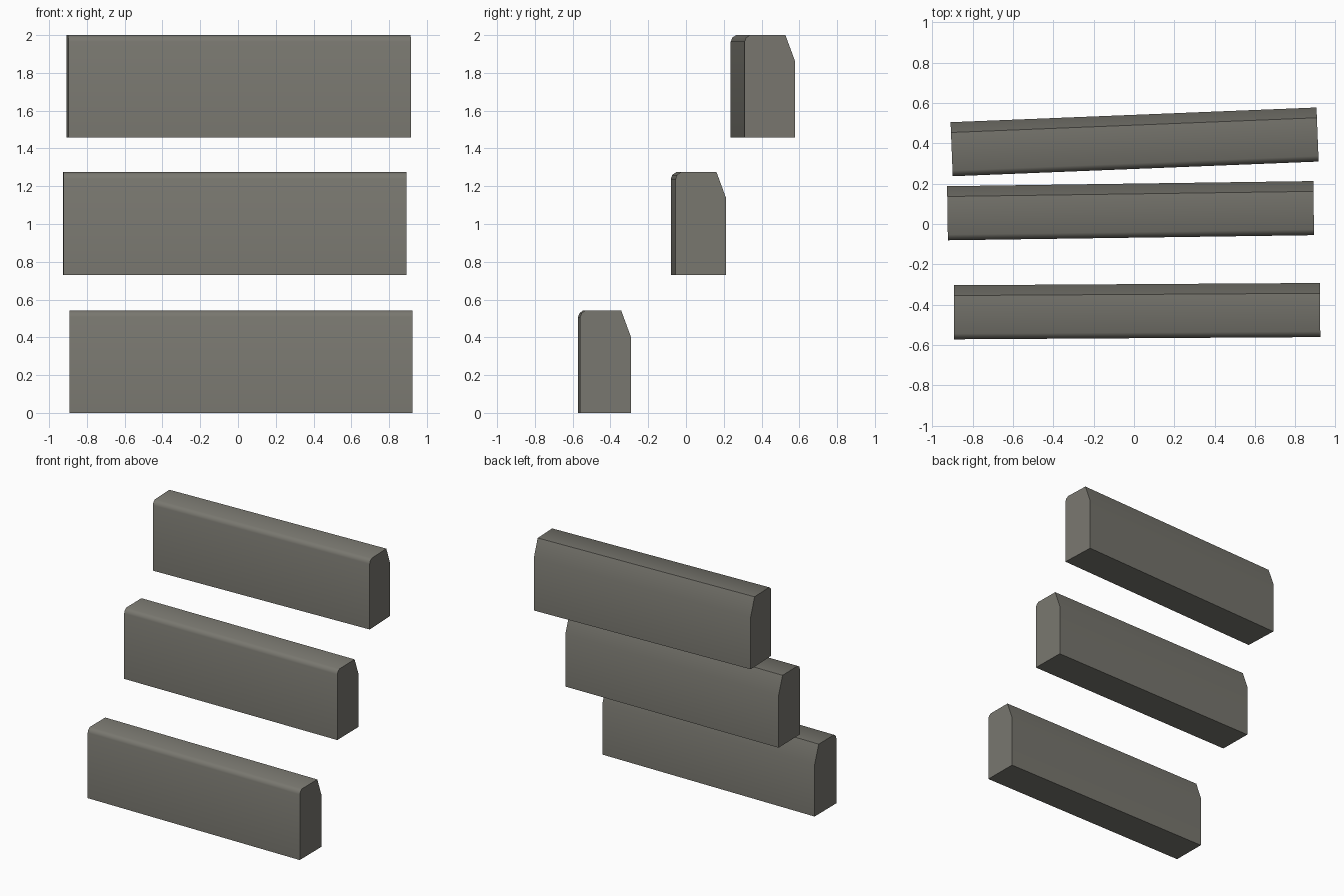
import bpy
import bmesh
from math import radians

cube = bpy.data.objects.get("Cube")
if cube:
    bpy.data.objects.remove(cube, do_unlink=True)

# Weathered stone material
stone = bpy.data.materials.new("warm grey stone")
stone.use_nodes = True
colour = (0.19, 0.185, 0.16, 1)
stone.diffuse_color = colour
bsdf = stone.node_tree.nodes["Principled BSDF"]
bsdf.inputs["Base Color"].default_value = colour
bsdf.inputs["Roughness"].default_value = 0.9

LENGTH = 1.815
# Cross-section (y, z): rounded front edge, long slope at the back
PROFILE = [(-0.134, 0), (0.134, 0), (0.134, 0.405), (0.083, 0.543),
           (-0.106, 0.543), (-0.126, 0.529), (-0.134, 0.508)]


def kerb_block(name, location, turn):
    """Extrude the cross-section along x and set the block in place."""
    bm = bmesh.new()
    section = bm.faces.new([bm.verts.new((-LENGTH / 2, y, z)) for y, z in PROFILE])
    extruded = bmesh.ops.extrude_face_region(bm, geom=[section], use_keep_orig=True)
    moved = [v for v in extruded["geom"] if isinstance(v, bmesh.types.BMVert)]
    bmesh.ops.translate(bm, verts=moved, vec=(LENGTH, 0, 0))
    bmesh.ops.recalc_face_normals(bm, faces=bm.faces)
    mesh = bpy.data.meshes.new(name)
    bm.to_mesh(mesh)
    bm.free()
    mesh.materials.append(stone)
    block = bpy.data.objects.new(name, mesh)
    block.location = location
    block.rotation_euler.z = radians(turn)
    bpy.context.collection.objects.link(block)

    # Soften the edges of the rounded front only
    bpy.ops.object.select_all(action="DESELECT")
    block.select_set(True)
    bpy.context.view_layer.objects.active = block
    bpy.ops.object.shade_smooth_by_angle(angle=radians(40))


# Three separate blocks, each turned a little more than the one below
kerb_block("lower_block", (0.015, -0.432, 0), 0.35)
kerb_block("middle_block", (-0.017, 0.066, 0.731), 0.8)
kerb_block("upper_block", (0.003, 0.407, 1.457), 2.3)
